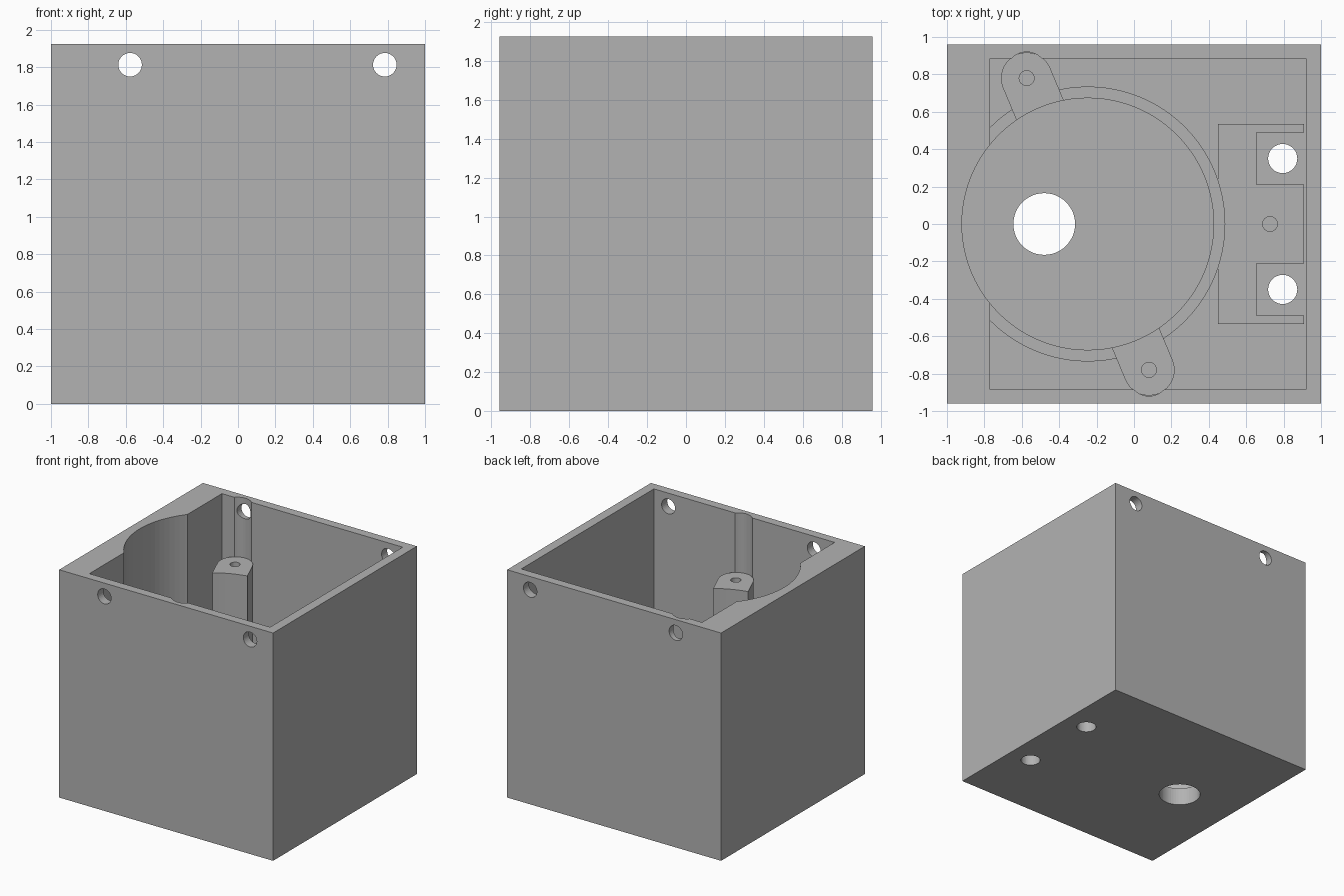
import bpy
import math
from mathutils import Matrix, Vector

old = bpy.data.objects.get("Cube")
if old:
    bpy.data.objects.remove(old, do_unlink=True)

grey = bpy.data.materials.new("plain_grey")
grey.use_nodes = True
COLOUR = (0.45, 0.45, 0.45, 1)
grey.diffuse_color = COLOUR
grey.node_tree.nodes["Principled BSDF"].inputs["Base Color"].default_value = COLOUR

TOP = 1.925
FLOOR = 0.15
OVER = TOP + 0.1          # cutters reach past the rim
MOTOR = Vector((-0.247, 0))


def prism(name, outline, z0, z1):
    """Extrude a convex outline upwards from z0 to z1."""
    n = len(outline)
    verts = [(x, y, z) for z in (z0, z1) for x, y in outline]
    faces = [list(range(n))[::-1], list(range(n, 2 * n))]
    faces += [(i, (i + 1) % n, n + (i + 1) % n, n + i) for i in range(n)]
    mesh = bpy.data.meshes.new(name)
    mesh.from_pydata(verts, [], faces)
    mesh.materials.append(grey)
    ob = bpy.data.objects.new(name, mesh)
    bpy.context.collection.objects.link(ob)
    return ob


def box(name, x0, x1, y0, y1, z0, z1):
    return prism(name, [(x0, y0), (x1, y0), (x1, y1), (x0, y1)], z0, z1)


def arc(x, y, r, start=0, sweep=math.tau, n=64, closed=True):
    steps = n if closed else n - 1
    return [(x + r * math.cos(start + sweep * i / steps),
             y + r * math.sin(start + sweep * i / steps)) for i in range(n)]


def cylinder(name, x, y, r, z0, z1, n=64):
    return prism(name, arc(x, y, r, n=n), z0, z1)


def combine(tool, operation):
    """Join a part to the housing or cut it away."""
    mod = housing.modifiers.new(tool.name, "BOOLEAN")
    mod.operation = operation
    mod.solver = "EXACT"
    mod.object = tool
    bpy.context.view_layer.objects.active = housing
    bpy.ops.object.modifier_apply(modifier=mod.name)
    bpy.data.objects.remove(tool, do_unlink=True)


def add(tool):
    combine(tool, "UNION")


def cut(tool):
    combine(tool, "DIFFERENCE")


# Outer case, open at the top with one thick wall
housing = box("motor_housing", -1, 1, -0.96, 0.96, 0, TOP)
cut(box("cavity", -0.77, 0.92, -0.885, 0.885, FLOOR, OVER))

# Rounded clearance grooves in the walls above the posts
for s in (-1, 1):
    cut(cylinder("groove", MOTOR.x - s * 0.327, s * 0.81, 0.11, 1.3, OVER, 32))

# Low ring around the motor seat
add(cylinder("motor_ring", *MOTOR, 0.735, 0.1, 0.45, 96))

# Connector block by the thin wall
add(box("connector_block", 0.45, 0.91, -0.535, 0.535, 0.1, 0.3))

# Two screw posts, rounded outside and pointing at the motor
for s in (-1, 1):
    centre = Vector((MOTOR.x - s * 0.327, s * 0.78))
    inward = (MOTOR - centre).normalized()
    angle = math.atan2(inward.y, inward.x)
    outline = arc(*centre, 0.137, angle + math.pi / 2, math.pi, 24, False)
    outline += [tuple(Vector(outline[-1]) + inward * 0.25),
                tuple(Vector(outline[0]) + inward * 0.25)]
    add(prism("screw_post", outline, 0.1, 1.42))
    cut(cylinder("post_hole", *centre, 0.04, 1.0, OVER, 24))

# Motor bore, which also hollows the thick wall
cut(cylinder("motor_bore", *MOTOR, 0.673, FLOOR, OVER, 96))

# Shaft hole, connector pockets and their holes, pilot hole
cut(cylinder("shaft_hole", -0.48, 0, 0.165, -0.1, 0.6, 48))
for s in (-1, 1):
    y = s * 0.35
    cut(box("pocket", 0.655, 0.919, y - 0.14, y + 0.14, FLOOR, 0.5))
    cut(cylinder("connector_hole", 0.795, y, 0.078, -0.1, 0.5, 32))
cut(cylinder("pilot_hole", 0.727, 0, 0.04, 0.1, 0.5, 24))

# Lid screw holes through front and back walls
for x in (-0.577, 0.785):
    bore = cylinder("lid_hole", 0, 0, 0.063, -1.2, 1.2, 32)
    bore.data.transform(Matrix.Translation((x, 0, 1.813)) @ Matrix.Rotation(math.pi / 2, 4, "X"))
    cut(bore)
